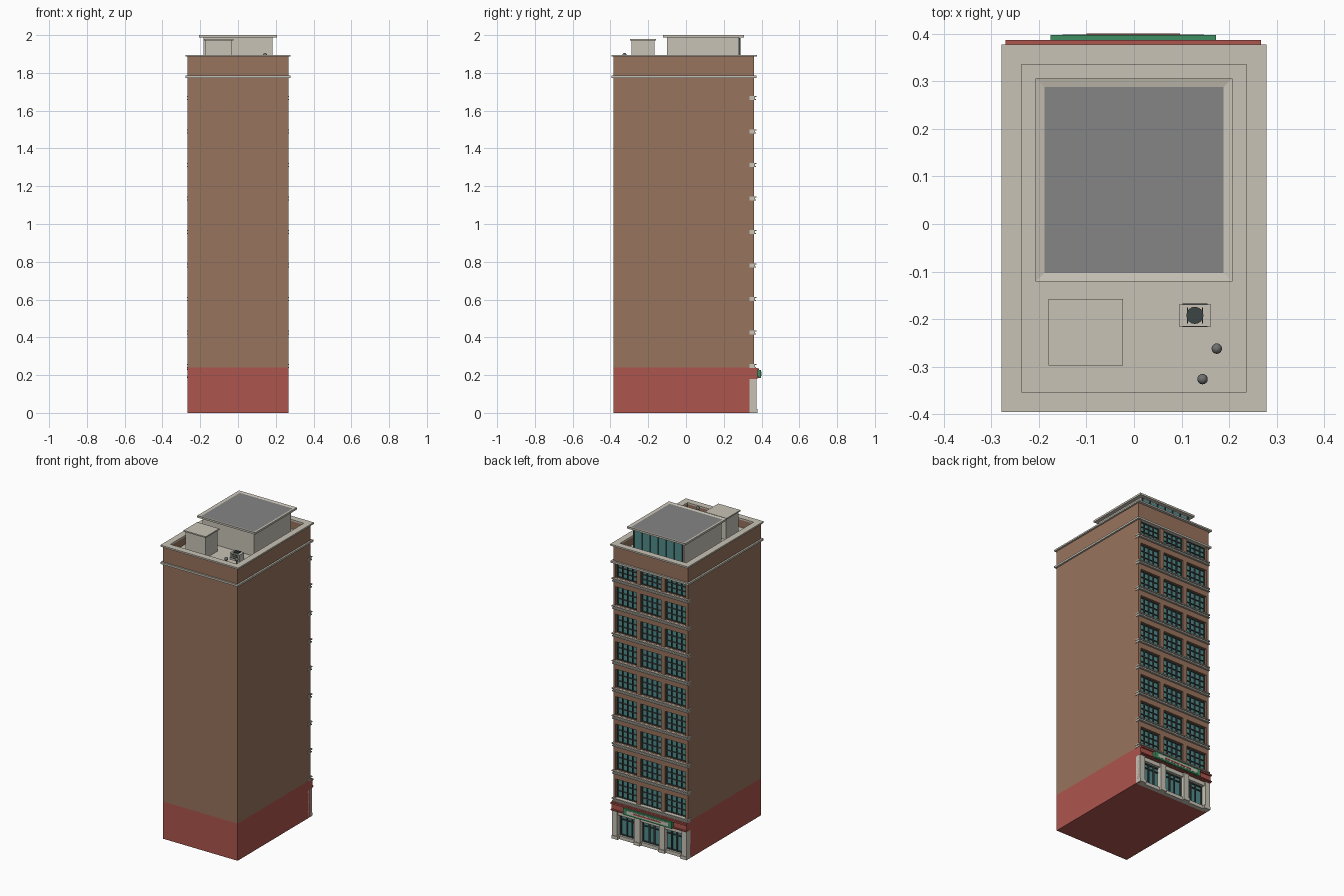
import bpy, bmesh
from mathutils import Matrix, Vector

cube = bpy.data.objects.get("Cube")
if cube:
    bpy.data.objects.remove(cube, do_unlink=True)


def material(name, *rgb):
    m = bpy.data.materials.new(name)
    m.use_nodes = True
    m.diffuse_color = (*rgb, 1)
    m.node_tree.nodes["Principled BSDF"].inputs["Base Color"].default_value = (*rgb, 1)
    return m


BROWN = material("brown_brick", .31, .172, .108)
RED = material("red_stone", .42, .09, .075)
BEIGE = material("beige_stone", .58, .545, .468)
GREY = material("grey_roofing", .235, .235, .24)
TEAL = material("teal_glass", .085, .26, .265)
DARK = material("dark_frame", .045, .06, .058)
GREEN = material("green_sign", .05, .27, .12)
METAL = material("vent_metal", .16, .16, .16)


def finish(name, bm, *mats):
    me = bpy.data.meshes.new(name)
    bm.to_mesh(me)
    bm.free()
    for m in mats:
        me.materials.append(m)
    ob = bpy.data.objects.new(name, me)
    bpy.context.collection.objects.link(ob)
    return ob


def add_box(bm, x, y, z):
    """Box from (low, high) pairs on each axis."""
    lo, hi = Vector((x[0], y[0], z[0])), Vector((x[1], y[1], z[1]))
    size = Matrix.Diagonal((*(hi - lo), 1))
    return bmesh.ops.create_cube(bm, size=1, matrix=Matrix.Translation((lo + hi) / 2) @ size)


def boxes(name, mat, items):
    bm = bmesh.new()
    for item in items:
        add_box(bm, *item)
    return finish(name, bm, mat)


def ring(name, mat, outer, inner, z):
    """Rectangular frame; outer and inner are (half width, y low, y high)."""
    (w, a, b), (v, c, d) = outer, inner
    return boxes(name, mat, [((-w, w), (a, c), z), ((-w, w), (d, b), z),
                             ((-w, -v), (c, d), z), ((v, w), (c, d), z)])


# Main masses
W, FRONT, BACK, RECESS = .267, -.385, .36, .335
BASE, FLOOR, TOP = .24, 1.835, 1.886
SIDE = (-W, W)
boxes("ground_storey", RED, [(SIDE, (FRONT, RECESS), (0, BASE))])
boxes("tower_body", BROWN, [(SIDE, (FRONT, RECESS), (BASE, FLOOR - .01))])
boxes("roof_floor", BEIGE, [((-.245, .245), (-.36, RECESS), (FLOOR - .01, FLOOR))])

# Parapet, cap and string course
ring("parapet", BROWN, (W, FRONT, BACK), (.24, -.358, RECESS), (1.78, TOP))
ring("parapet_cap", BEIGE, (.278, -.395, .377), (.236, -.353, .335), (TOP, TOP + .01))
ring("string_course", BEIGE, (.278, -.395, .372), (.26, -.37, .34), (1.774, 1.786))

# Upper window wall on the back
BAYS, HALF, PITCH, ROWS = (-.176, 0, .176), .074, .1773, 9
sills = [.25 + PITCH * i for i in range(ROWS)]
rows = [(s + .01, min(s + .13, 1.775)) for s in sills]
WALL = (RECESS, BACK)
boxes("wall_piers", BROWN, [(x, WALL, (BASE, 1.78)) for x in
                            ((-W, -.25), (-.102, -.074), (.074, .102), (.25, W))])
boxes("spandrels", BROWN, [((-.25, .25), WALL, (top, min(top + .058, 1.78)))
                           for _, top in rows])
boxes("window_ledges", BEIGE, [(sx, (RECESS, d), (s + lo, s + hi)) for s in sills
                               for sx, d, lo, hi in (((-.27, .27), .372, .003, .01),
                                                     (SIDE, .364, -.007, .003),
                                                     ((-.27, .27), .37, -.013, -.007))])
boxes("window_glass", TEAL, [((c - HALF, c + HALF), (RECESS, .341), z)
                             for z in rows for c in BAYS])

# Window frames with a four by three pane grid
bars = []
for lo, hi in rows:
    for c in BAYS:
        for i in range(5):
            x = c + (i / 2 - 1) * (HALF - .003)
            bars.append(((x - .003, x + .003), (RECESS, .348), (lo, hi)))
        for i in range(4):
            z = lo + .003 + (hi - lo - .006) * i / 3
            bars.append(((c - HALF, c + HALF), (RECESS, .347), (z - .0025, z + .0025)))
boxes("window_bars", DARK, bars)

# Shopfront on the back
boxes("shop_corners", RED, [((-W, -.25), WALL, (0, BASE)), ((.25, W), WALL, (0, BASE))])
boxes("shop_pillars", BEIGE, [((x - w, x + w), (RECESS, .374), (0, .18))
                              for x, w in ((-.249, .018), (-.088, .02), (.088, .02), (.249, .018))])
boxes("pillar_feet", BEIGE, [((x - .022, x + .022), (RECESS, .378), (0, .02))
                             for x in (-.245, -.088, .088, .245)])
boxes("shop_lintel", BEIGE, [((-.25, .25), (RECESS, .366), (.155, .18))])
boxes("shop_plinth", BEIGE, [((-.25, .25), (RECESS, .362), (0, .022))])
boxes("shop_glass", TEAL, [((-.25, .25), (RECESS, .341), (.02, .157))])
bars = []
for c in (-.16, 0, .16):
    for dx in (-.064, -.018, .018, .064):
        bars.append(((c + dx - .004, c + dx + .004), (RECESS, .349), (.02, .157)))
    for z in (.025, .125, .152):
        bars.append(((c - .067, c + .067), (RECESS, .348), (z - .003, z + .003)))
boxes("shop_bars", DARK, bars)
boxes("shop_fascia", RED, [(SIDE, (RECESS, .378), (.18, .238)),
                           ((-.27, .267), (.37, .387), (.185, .192)),
                           ((-.27, .267), (.37, .387), (.226, .236))])
boxes("sign_board", GREEN, [((-.175, .172), (.375, .397), (.186, .228))])
boxes("sign_panel", BEIGE, [((-.15, .147), (.396, .3985), (.196, .218))])
boxes("sign_stripe", RED, [((-.1, .097), (.398, .4), (.203, .211))])

# Penthouse with a glazed back
boxes("penthouse", BEIGE, [((-.183, .183), (-.1, .28), (FLOOR, 1.99))])
boxes("penthouse_glass", TEAL, [((-.172, .172), (.279, .283), (FLOOR + .005, 1.982))])
boxes("penthouse_mullions", DARK, [((x - .003, x + .003), (.279, .288), (FLOOR, 1.985))
                                   for x in [-.172 + .344 * i / 6 for i in range(7)]])
bm = bmesh.new()
add_box(bm, (-.207, .207), (-.121, .306), (1.988, 2))
bm.normal_update()
lid = max(bm.faces, key=lambda f: f.calc_center_median().z)
bmesh.ops.inset_individual(bm, faces=[lid], thickness=.026, depth=-.004)
lid.material_index = 1
finish("penthouse_roof", bm, BEIGE, GREY)

# Stair housing
boxes("stair_housing", BEIGE, [((-.171, -.031), (-.289, -.166), (FLOOR, 1.972))])
boxes("stair_roof", BEIGE, [((-.18, -.023), (-.297, -.158), (1.972, 1.98))])

# Cooling unit with side grilles and a round fan
boxes("cooling_unit", BEIGE, [((.095, .162), (-.215, -.169), (FLOOR, 1.88))])
boxes("cooling_grilles", DARK, [((.102, .155), (-.217, -.167), (z, z + .006))
                                for z in (1.845, 1.857, 1.868)])


def tube(bm, x, y, lo, hi, r):
    bmesh.ops.create_cone(bm, cap_ends=True, segments=16, radius1=r, radius2=r, depth=hi - lo,
                          matrix=Matrix.Translation((x, y, (lo + hi) / 2)))


bm = bmesh.new()
tube(bm, .128, -.192, 1.87, 1.884, .018)
for dx in (-.016, 0, .016):
    add_box(bm, (.127 + dx, .129 + dx), (-.209, -.175), (1.88, 1.886))
finish("cooling_fan", bm, DARK)

# Round-headed roof vents
bm = bmesh.new()
for x, y, top in ((.174, -.262, 1.885), (.144, -.326, 1.905)):
    tube(bm, x, y, FLOOR, top - .01, .005)
    bmesh.ops.create_uvsphere(bm, u_segments=16, v_segments=8, radius=.011,
                              matrix=Matrix.Translation((x, y, top - .011)))
vents = finish("roof_vents", bm, METAL)
bpy.context.view_layer.objects.active = vents
vents.select_set(True)
bpy.ops.object.shade_smooth_by_angle()
